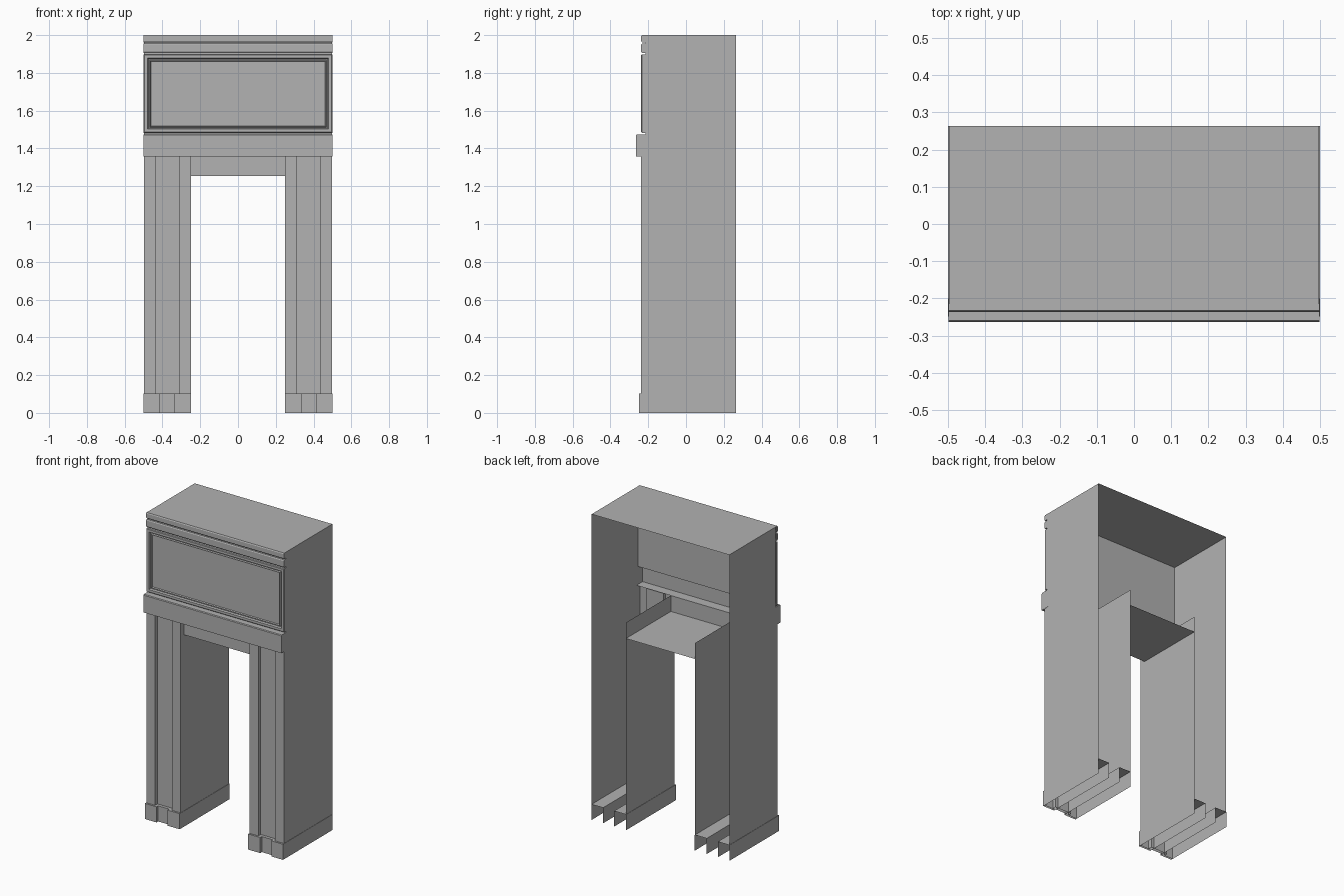
import bpy

if "Cube" in bpy.data.objects:
    bpy.data.objects.remove(bpy.data.objects["Cube"])

BACK = 0.264      # open rear edge of the shell
WALL = -0.215     # recessed front wall
FACE = -0.237     # front of pilasters and panel

grey = bpy.data.materials.new("mid_grey")
grey.diffuse_color = (.446, .446, .446, 1)
grey.use_nodes = True
grey.node_tree.nodes["Principled BSDF"].inputs["Base Color"].default_value = grey.diffuse_color


def make(name, verts, faces, mirror=False):
    mesh = bpy.data.meshes.new(name)
    mesh.from_pydata(verts, [], faces)
    mesh.update()
    mesh.materials.append(grey)
    ob = bpy.data.objects.new(name, mesh)
    bpy.context.collection.objects.link(ob)
    if mirror:
        ob.modifiers.new("Mirror", 'MIRROR')
    return ob


def sheet(name, axis, path, a, b, cap_a=False, cap_b=False, **kw):
    """Sweep an open 2D path along an axis from a to b, with optional end caps."""
    place = {'x': lambda p, t: (t, p[0], p[1]),
             'y': lambda p, t: (p[0], t, p[1]),
             'z': lambda p, t: (p[0], p[1], t)}[axis]
    n = len(path)
    verts = [place(p, t) for t in (a, b) for p in path]
    faces = [(i, i + 1, n + i + 1, n + i) for i in range(n - 1)]
    if cap_a:
        faces.append(tuple(reversed(range(n))))
    if cap_b:
        faces.append(tuple(range(n, 2 * n)))
    return make(name, verts, faces, **kw)


def rings(name, cx, cz, hx, hz, steps):
    """Nested rectangles facing -y: each step is (inset, y)."""
    verts, faces = [], []
    for inset, y in steps:
        w, h = hx - inset, hz - inset
        verts += [(cx + sx * w, y, cz + sz * h)
                  for sx, sz in ((-1, -1), (1, -1), (1, 1), (-1, 1))]
    for r in range(len(steps) - 1):
        for i in range(4):
            j = (i + 1) % 4
            faces.append((4 * r + i, 4 * r + j, 4 * r + 4 + j, 4 * r + 4 + i))
    last = 4 * (len(steps) - 1)
    faces.append((last, last + 1, last + 2, last + 3))
    return make(name, verts, faces)


# Outer shell: two sides and the roof, open at the back and bottom
sheet("outer_shell", 'y', [(-.498, 0), (-.498, 2), (.498, 2), (.498, 0)], WALL, BACK)

# Doorway: inner side walls, soffit and recessed lintel
sheet("doorway_side", 'y', [(.25, 0), (.25, 1.357)], FACE, BACK, mirror=True)
sheet("doorway_soffit", 'y', [(.25, 1.253), (-.25, 1.253)], -.2, BACK)
sheet("lintel_front", 'x', [(-.2, 1.357), (-.2, 1.253)], -.25, .25)

# Pilaster fronts with a recessed centre channel
sheet("pilaster_front", 'z',
      [(.25, FACE), (.313, FACE), (.313, -.212), (.435, -.212),
       (.435, FACE), (.498, FACE), (.498, WALL)], 0, 1.357, mirror=True)

# Foot blocks running the full depth, with a set-back plate between them
for side, x0, x1 in (("inner", .248, .335), ("outer", .415, .5)):
    sheet(side + "_foot", 'y', [(x0, 0), (x0, .102), (x1, .102), (x1, 0)],
          -.249, BACK, cap_a=True, mirror=True)
sheet("middle_foot", 'x', [(-.212, .102), (-.232, .102), (-.232, 0)],
      .335, .415, mirror=True)

# Projecting cornice above the doorway
sheet("cornice", 'x',
      [(WALL, 1.475), (-.26, 1.475), (-.264, 1.47),
       (-.264, 1.357), (-.2, 1.357)],
      -.499, .499, cap_a=True, cap_b=True)

# Upper front wall behind the mouldings
sheet("upper_wall", 'x', [(WALL, 2), (WALL, 1.475)], -.498, .498)

# Framed sign panel
rings("sign_panel", 0, 1.69, .499, .208,
      [(0, WALL), (0, -.233), (.004, FACE), (.02, FACE), (.024, -.225),
       (.03, -.225), (.034, -.233), (.038, -.225), (.04, -.225)])

# Two rounded bands along the top
for name, z0, z1 in (("lower_band", 1.906, 1.955), ("top_band", 1.962, 2.0)):
    sheet(name, 'x',
          [(WALL, z1), (-.233, z1), (FACE, z1 - .006), (FACE, z0 + .006),
           (-.233, z0), (WALL, z0)], -.499, .499, cap_a=True, cap_b=True)
